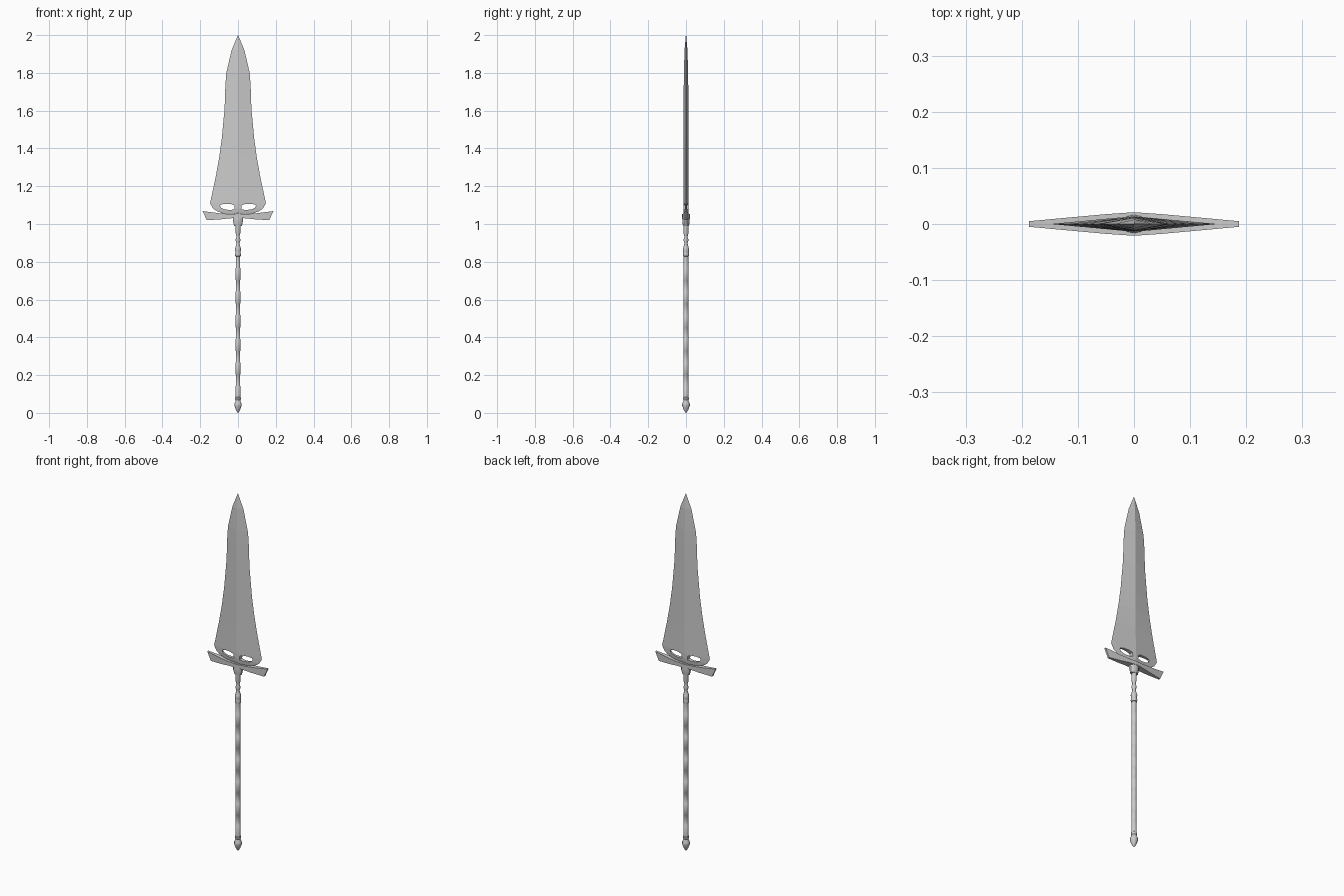
import bpy, bmesh, math

if "Cube" in bpy.data.objects:
    bpy.data.objects.remove(bpy.data.objects["Cube"])

def make(name, verts, faces, smooth=None):
    me = bpy.data.meshes.new(name)
    bm = bmesh.new()
    vs = [bm.verts.new(v) for v in verts]
    for f in faces:
        bm.faces.new([vs[i] for i in f])
    bmesh.ops.remove_doubles(bm, verts=bm.verts, dist=1e-5)
    bmesh.ops.recalc_face_normals(bm, faces=bm.faces)
    bm.to_mesh(me)
    bm.free()
    ob = bpy.data.objects.new(name, me)
    bpy.context.collection.objects.link(ob)
    if smooth:
        bpy.ops.object.select_all(action='DESELECT')
        ob.select_set(True)
        bpy.context.view_layer.objects.active = ob
        bpy.ops.object.shade_smooth_by_angle(angle=math.radians(smooth))
    return ob

def loft(name, rings, smooth=None):
    n = len(rings[0])
    verts = [v for r in rings for v in r]
    faces = [(k*n + i, k*n + (i+1) % n, (k+1)*n + (i+1) % n, (k+1)*n + i)
             for k in range(len(rings)-1) for i in range(n)]
    faces += [tuple(range(n)), tuple((len(rings)-1)*n + i for i in range(n))]
    return make(name, verts, faces, smooth)

def lathe(name, profile, n=10, sy=1.0):
    rings = [[(r*math.cos(2*math.pi*(i+.5)/n), sy*r*math.sin(2*math.pi*(i+.5)/n), z)
              for i in range(n)] for r, z in profile]
    return loft(name, rings, 40)

# Blade: diamond sections (z, half width, half thickness)
sections = [(1.045, .045, .012), (1.058, .085, .013), (1.068, .112, .013), (1.082, .132, .014),
            (1.11, .148, .014), (1.25, .118, .013), (1.35, .1, .013), (1.45, .086, .013),
            (1.61, .071, .012), (1.73, .067, .012), (1.80, .062, .011), (1.92, .034, .008),
            (2.0, .0008, .0008)]
blade = loft("blade", [[(w, 0, z), (0, t, z), (-w, 0, z), (0, -t, z)] for z, w, t in sections])

# Two almond openings at the blade base
for s in (-1, 1):
    shape = [(.017, 1.078), (.04, 1.074), (.07, 1.077), (.088, 1.085), (.095, 1.095),
             (.09, 1.103), (.07, 1.107), (.04, 1.106), (.02, 1.1)]
    cut = loft("opening_cutter", [[(s*x, y, z) for x, z in shape] for y in (-.05, .05)])
    cut.hide_render = True
    cut.hide_set(True)
    m = blade.modifiers.new("opening", 'BOOLEAN')
    m.operation = 'DIFFERENCE'
    m.solver = 'EXACT'
    m.object = cut

# Crossguard: stations (x bottom, x top, z bottom, z top, half depth)
half = [(.165, .187, 1.02, 1.068, .005), (.09, .1, 1.025, 1.057, .013), (.045, .05, 1.03, 1.053, .0175)]
stations = [(-a, -b, c, d, e) for a, b, c, d, e in half] + [(0, 0, 1.032, 1.052, .021)] + half[::-1]
loft("crossguard", [[(xb, -d, zb), (xb, d, zb), (xt, d, zt), (xt, -d, zt)]
                    for xb, xt, zb, zt, d in stations])

# Hub under the blade
lathe("hub", [(.012, 1.06), (.022, 1.055), (.028, 1.035), (.027, 1.012), (.022, .99), (.012, .988)], 10, .72)

# Turned neck with collar
lathe("neck", [(.014, 1.0), (.014, .955), (.009, .935), (.009, .93), (.014, .915), (.009, .9),
               (.009, .895), (.014, .875), (.017, .868), (.015, .855), (.015, .845),
               (.017, .838), (.015, .83), (.01, .828)])

# Shaft with alternating wrapped bands
profile = []
edges = [.08 + i*.75/12 for i in range(13)]
for i in range(12):
    r = .0125 if i % 2 else .0138
    profile += [(r, edges[i]), (r, edges[i+1] - .002)]
lathe("shaft", profile)

# Pommel
lathe("pommel", [(.012, .085), (.0165, .08), (.0165, .072), (.013, .068), (.014, .06),
                 (.02, .05), (.02, .038), (.011, .014), (.001, 0)])
